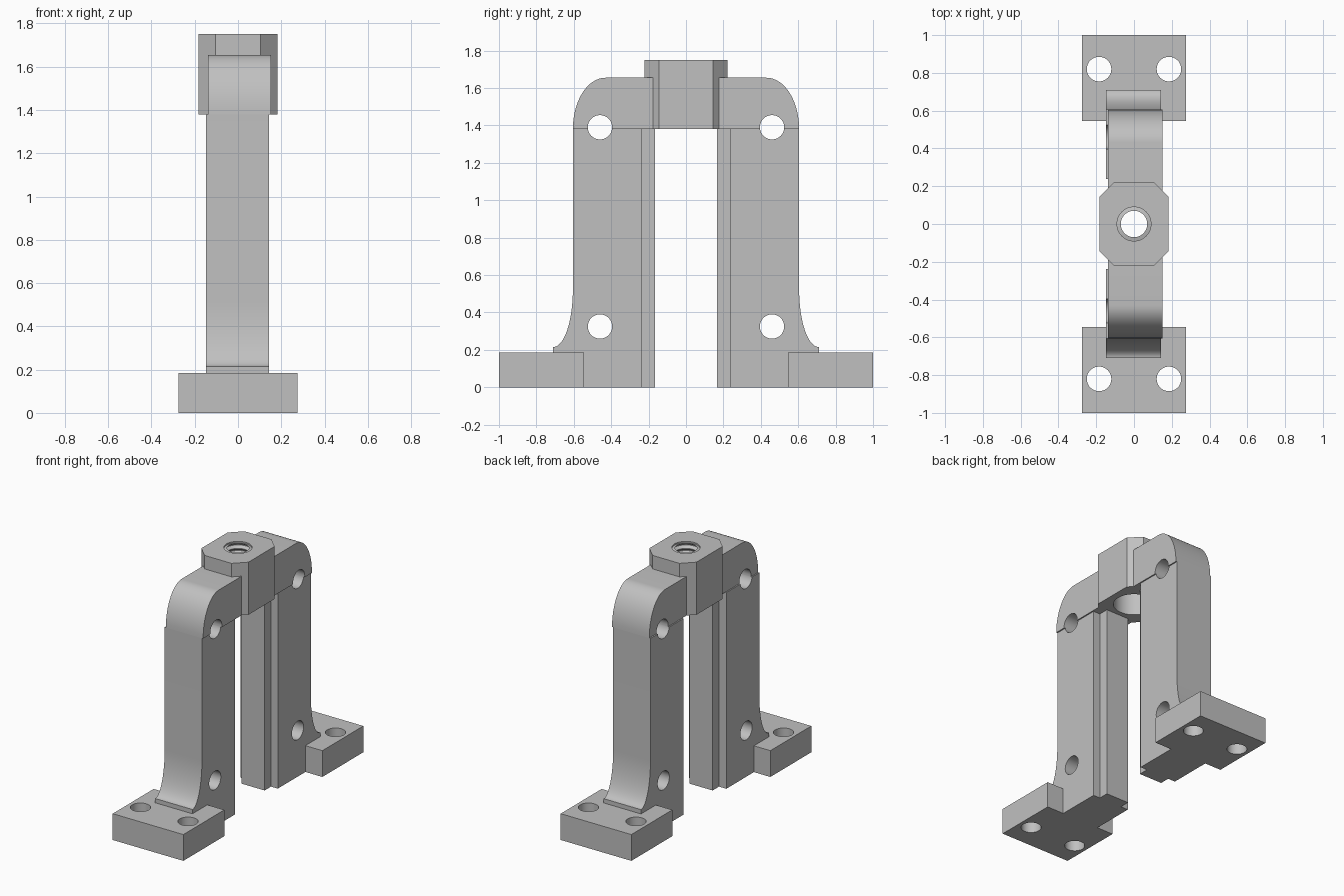
import bpy, bmesh, math

if "Cube" in bpy.data.objects:
    bpy.data.objects.remove(bpy.data.objects["Cube"])

grey = bpy.data.materials.new("plain grey")
grey.diffuse_color = (0.53, 0.53, 0.53, 1)
grey.use_nodes = True
grey.node_tree.nodes["Principled BSDF"].inputs["Base Color"].default_value = grey.diffuse_color


def finish(name, bm):
    bmesh.ops.recalc_face_normals(bm, faces=bm.faces[:])
    me = bpy.data.meshes.new(name)
    bm.to_mesh(me)
    bm.free()
    ob = bpy.data.objects.new(name, me)
    me.materials.append(grey)
    bpy.context.collection.objects.link(ob)
    return ob


def prism(name, pts, lo, hi, axis):
    """Extrude an outline: along x from (y, z) points, or along z from (x, y) points."""
    bm = bmesh.new()
    at = (lambda p, t: (t, *p)) if axis == 'X' else (lambda p, t: (*p, t))
    a = [bm.verts.new(at(p, lo)) for p in pts]
    b = [bm.verts.new(at(p, hi)) for p in pts]
    bm.faces.new(a)
    bm.faces.new(b)
    for i in range(len(pts)):
        j = (i + 1) % len(pts)
        bm.faces.new((a[i], a[j], b[j], b[i]))
    return finish(name, bm)


def lathe(name, prof, n=48):
    """Closed solid of revolution about z from (radius, z) points."""
    bm = bmesh.new()
    rings = [[bm.verts.new((r * math.cos(2 * math.pi * k / n),
                            r * math.sin(2 * math.pi * k / n), z))
              for k in range(n)] for r, z in prof]
    bm.faces.new(rings[0])
    bm.faces.new(rings[-1])
    for p, q in zip(rings, rings[1:]):
        for k in range(n):
            m = (k + 1) % n
            bm.faces.new((p[k], p[m], q[m], q[k]))
    return finish(name, bm)


def circle(cx, cy, r, n=40):
    return [(cx + r * math.cos(2 * math.pi * k / n),
             cy + r * math.sin(2 * math.pi * k / n)) for k in range(n)]


def cut(ob, cutter):
    mod = ob.modifiers.new("cut", 'BOOLEAN')
    mod.operation = 'DIFFERENCE'
    mod.solver = 'EXACT'
    mod.object = cutter
    bpy.context.view_layer.objects.active = ob
    bpy.ops.object.modifier_apply(modifier=mod.name)
    bpy.data.objects.remove(cutter)


def arc(cy, cz, ry, rz, a0, a1, n=16):
    return [(cy + ry * math.cos(math.radians(a0 + (a1 - a0) * k / n)),
             cz + rz * math.sin(math.radians(a0 + (a1 - a0) * k / n)))
            for k in range(n + 1)]


HOLE = 0.065
for s, side in ((-1, "front"), (1, "back")):
    def flip(pts):
        return [(y * s, z) for y, z in pts]

    # Mounting foot with two bolt holes
    foot = prism(side + "_foot", [(-0.275, s * 0.545), (0.275, s * 0.545),
                                  (0.275, s), (-0.275, s)], 0, 0.185, 'Z')
    for x in (-0.185, 0.185):
        cut(foot, prism("cutter", circle(x, s * 0.82, HOLE), -0.1, 0.3, 'Z'))

    # Upright with flared base
    outline = [(0.238, 0), (0.605, 0), (0.605, 0.18), (0.71, 0.18)]
    outline += arc(0.71, 0.52, 0.105, 0.305, 270, 180)
    outline += [(0.605, 1.38), (0.238, 1.38)]
    upright = prism(side + "_upright", flip(outline), -0.147, 0.143, 'X')

    # Narrow guide rail on the inner edge
    prism(side + "_rail", [(-0.09, s * 0.167), (0.09, s * 0.167),
                           (0.09, s * 0.239), (-0.09, s * 0.239)], 0, 1.38, 'Z')

    # Rounded top arm
    outline = [(0.17, 1.38)] + arc(0.43, 1.38, 0.175, 0.275, 0, 90) + [(0.17, 1.655)]
    arm = prism(side + "_arm", flip(outline), -0.138, 0.152, 'X')

    # Cross holes through the upright and the arm
    for ob, z in ((upright, 0.325), (upright, 1.39), (arm, 1.39)):
        cut(ob, prism("cutter", circle(s * 0.46, z, HOLE), -0.3, 0.3, 'X'))

# Central chamfered block with threaded bore and wider recess below
block = prism("threaded_block", [(sx * x, sy * y) for sx, sy, order in
              ((1, 1, 1), (-1, 1, -1), (-1, -1, 1), (1, -1, -1))
              for x, y in ((0.183, 0.145), (0.105, 0.222))[::order]], 1.38, 1.75, 'Z')
profile = [(0.134, 1.3), (0.134, 1.58), (0.07, 1.58)]
for i in range(4):
    z = 1.59 + i * 0.04
    profile += [(0.07, z), (0.09, z + 0.015), (0.09, z + 0.02), (0.07, z + 0.035)]
profile += [(0.09, 1.74), (0.09, 1.8)]
cut(block, lathe("cutter", profile))

# Smooth the curved surfaces, keep the corners crisp
bpy.ops.object.select_all(action='DESELECT')
for ob in bpy.context.collection.objects:
    ob.select_set(True)
bpy.context.view_layer.objects.active = block
bpy.ops.object.shade_smooth_by_angle(angle=math.radians(30))
